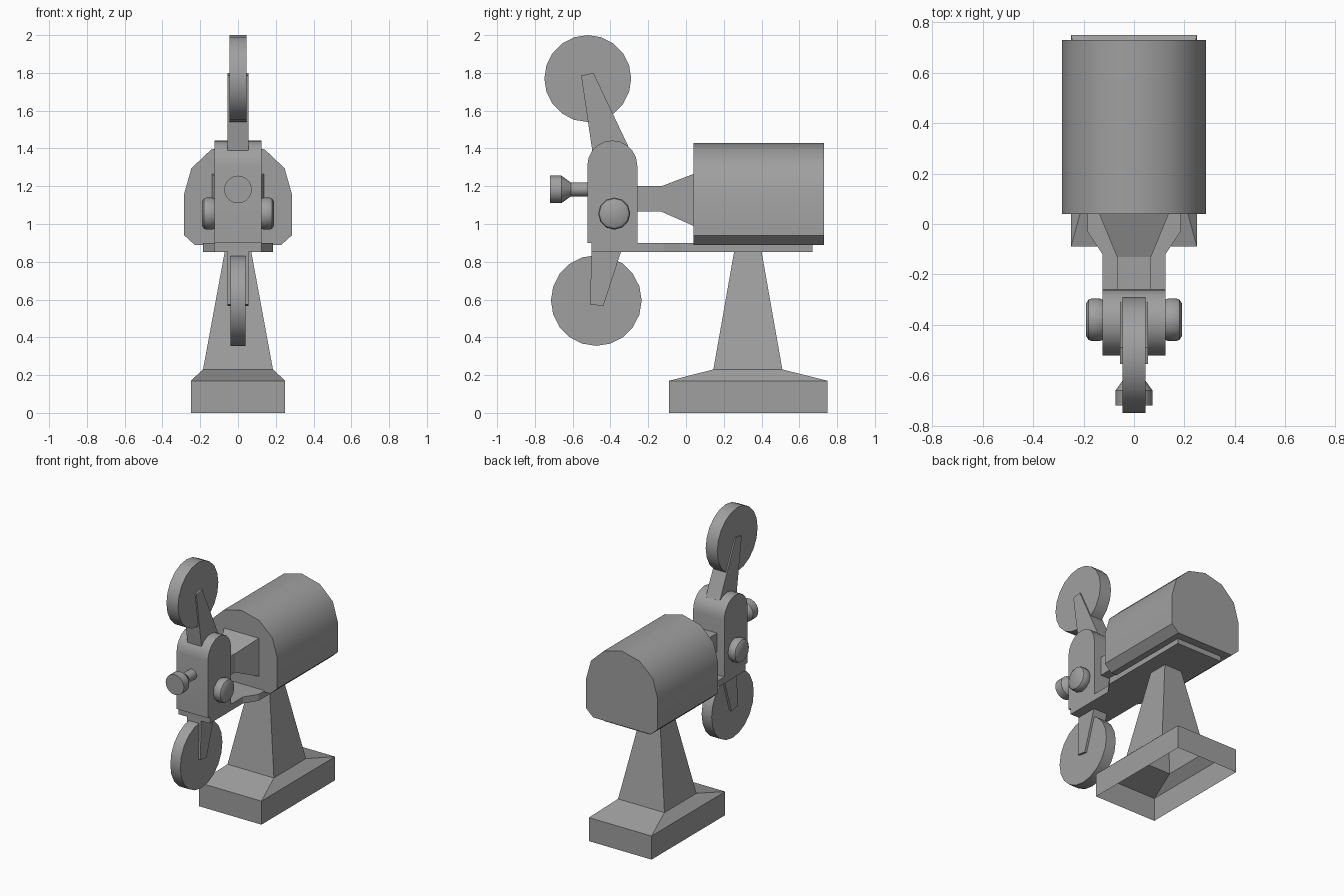
import bpy
import bmesh
from math import sin, cos, pi, radians

default = bpy.data.objects.get("Cube")
if default:
    bpy.data.objects.remove(default, do_unlink=True)

GREY = (0.35, 0.35, 0.35, 1.0)
grey = bpy.data.materials.new("plain grey")
grey.use_nodes = True
grey.diffuse_color = GREY
grey.node_tree.nodes["Principled BSDF"].inputs["Base Color"].default_value = GREY


def loft(name, rings, smooth=False, cap_start=True):
    """Skin a stack of equal-length point rings, capping the ends."""
    bm = bmesh.new()
    rows = [[bm.verts.new(p) for p in ring] for ring in rings]
    for a, b in zip(rows, rows[1:]):
        for i in range(len(a)):
            j = (i + 1) % len(a)
            bm.faces.new((a[i], a[j], b[j], b[i]))
    if cap_start:
        bm.faces.new(rows[0][::-1])
    bm.faces.new(rows[-1])
    bmesh.ops.recalc_face_normals(bm, faces=bm.faces)
    mesh = bpy.data.meshes.new(name)
    bm.to_mesh(mesh)
    bm.free()
    mesh.materials.append(grey)
    obj = bpy.data.objects.new(name, mesh)
    bpy.context.collection.objects.link(obj)
    if smooth:
        bpy.ops.object.select_all(action='DESELECT')
        obj.select_set(True)
        bpy.context.view_layer.objects.active = obj
        bpy.ops.object.shade_smooth_by_angle(angle=radians(35))
    return obj


def side_prism(name, outline, half, smooth=False):
    """Extrude a (y, z) outline across x."""
    return loft(name, [[(x, y, z) for y, z in outline] for x in (-half, half)], smooth)


def circle(radius, cu, cv, n):
    return [(cu + radius * cos(2 * pi * i / n), cv + radius * sin(2 * pi * i / n))
            for i in range(n)]


def rect(hx, y0, y1):
    return [(-hx, y0), (hx, y0), (hx, y1), (-hx, y1)]


# Pedestal: hollow foot with a tapering column, open underneath
steps = [(0, 0.25, -0.09, 0.75), (0.17, 0.25, -0.09, 0.75),
         (0.23, 0.185, 0.145, 0.51), (0.855, 0.07, 0.255, 0.40)]
loft("pedestal", [[(x, y, z) for x, y in rect(hx, y0, y1)]
                  for z, hx, y0, y1 in steps], cap_start=False)

# Base plate, narrowing towards the front
half_plan = [(0.125, -0.5), (0.125, -0.12), (0.185, -0.03), (0.185, 0.67)]
plan = half_plan + [(-x, y) for x, y in reversed(half_plan)]
loft("base_plate", [[(x, y, z) for x, y in plan] for z in (0.853, 0.9)])

# Lamp housing with an arched top and chamfered bottom edges
arch = [(0.285 * cos(pi * i / 6), 1.16 + 0.27 * sin(pi * i / 6)) for i in range(7)]
section = [(-0.285, 0.94), (-0.23, 0.89), (0.23, 0.89), (0.285, 0.94)] + arch
loft("lamp_housing", [[(x, y, z) for x, z in section] for y in (0.04, 0.73)], True)

# Flared neck between the housing and the projector head
loft("neck", [[(-hx, y, z0), (hx, y, z0), (hx, y, z1), (-hx, y, z1)]
              for y, hx, z0, z1 in [(0.045, 0.14, 0.988, 1.267),
                                    (-0.13, 0.068, 1.065, 1.2),
                                    (-0.27, 0.068, 1.065, 1.2)]])

# Projector head with a round top
head = [(-0.522, 0.9), (-0.258, 0.9)]
head += [(-0.39 + 0.132 * cos(pi * i / 10), 1.31 + 0.132 * sin(pi * i / 10))
         for i in range(11)]
side_prism("projector_head", head, 0.125, True)

# Side knobs
for side, label in ((1, "left"), (-1, "right")):
    loft(label + "_knob", [[(side * x, y, z) for y, z in circle(r, -0.38, 1.055, 12)]
                           for x, r in [(0.12, 0.078), (0.137, 0.085), (0.167, 0.085),
                                        (0.18, 0.08), (0.19, 0.065)]], True)

# Lens with a flared end
loft("lens", [[(x, y, z) for x, z in circle(r, 0, 1.183, 20)]
              for y, r in [(-0.51, 0.037), (-0.61, 0.037),
                           (-0.66, 0.073), (-0.72, 0.073)]], True)

# Film reels
side_prism("upper_reel", circle(0.23, -0.52, 1.77, 20), 0.046, True)
side_prism("lower_reel", circle(0.24, -0.475, 0.595, 20), 0.04, True)

# Reel arms
side_prism("upper_arm", [(-0.555, 1.785), (-0.49, 1.8), (-0.305, 1.41),
                         (-0.35, 1.35), (-0.495, 1.38)], 0.056)
side_prism("lower_arm", [(-0.5, 0.86), (-0.342, 0.86), (-0.438, 0.565),
                         (-0.508, 0.575)], 0.056)
